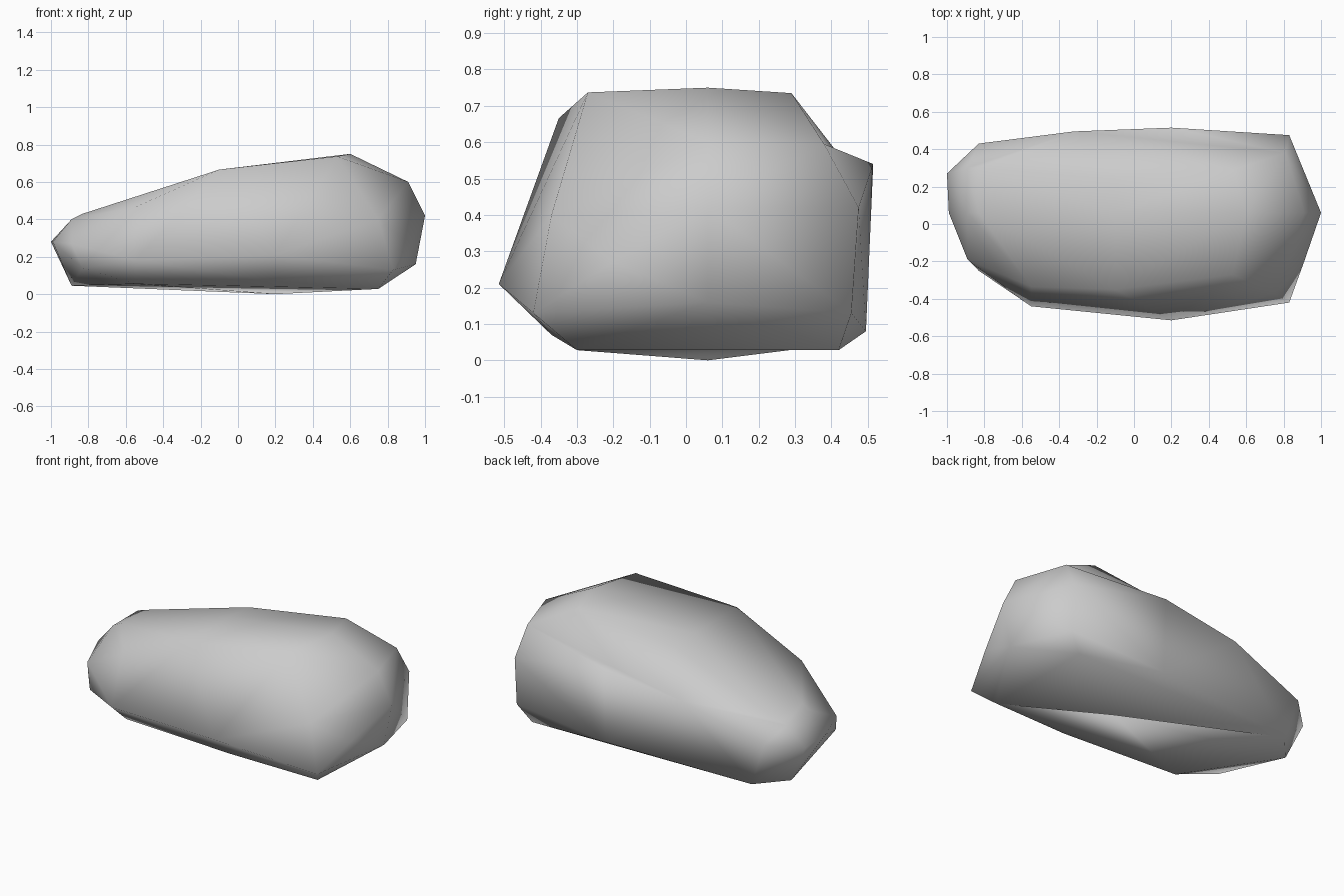
import bpy, bmesh
from mathutils import Vector

# cross-sections of the boulder along x: x -> (y, z) corners
sections = {
    -1.0: [(0.27, 0.28)],
    -0.99: [(0.06, 0.28)],
    -0.89: [(0.25, 0.045), (-0.19, 0.27), (-0.18, 0.19), (0.3, 0.4), (0.06, 0.4)],
    -0.83: [(0.43, 0.31), (0.3, 0.42), (0.06, 0.43), (-0.25, 0.14)],
    -0.74: [(0.42, 0.045)],
    -0.55: [(-0.44, 0.18), (-0.3, 0.055), (-0.335, 0.465)],
    -0.32: [(0.495, 0.47)],
    -0.1: [(-0.35, 0.666), (0.06, 0.665), (0.25, 0.65)],
    0.2: [(0.515, 0.54), (0.495, 0.08), (0.06, 0.0), (-0.515, 0.21), (-0.37, 0.07)],
    0.53: [(-0.27, 0.737), (0.29, 0.735)],
    0.6: [(0.06, 0.75)],
    0.75: [(-0.3, 0.028), (0.42, 0.028), (-0.37, 0.4)],
    0.81: [(0.38, 0.595)],
    0.83: [(-0.42, 0.13), (0.475, 0.42), (0.455, 0.13)],
    0.91: [(0.06, 0.6), (-0.2, 0.27)],
    0.95: [(0.06, 0.16)],
    1.0: [(0.06, 0.42)],
}

# boulder: skin wrapped around the sections
bm = bmesh.new()
for x, ring in sections.items():
    for y, z in ring:
        bm.verts.new((x, y, z))
bmesh.ops.convex_hull(bm, input=bm.verts)
loose = [v for v in bm.verts if not v.link_faces]
bmesh.ops.delete(bm, geom=loose, context='VERTS')


def hollow(a, b):
    """Flip the edge between the corners nearest a and b to make a dent."""
    va, vb = (min(bm.verts, key=lambda v: (v.co - Vector(p)).length) for p in (a, b))
    edge = bm.edges.get((va, vb))
    if edge:
        bmesh.ops.rotate_edges(bm, edges=[edge], use_ccw=False)


# shallow hollows on the upper back and the underside
hollow((0.53, 0.29, 0.735), (0.2, 0.515, 0.54))
hollow((0.75, 0.42, 0.028), (0.2, 0.06, 0.0))

bmesh.ops.recalc_face_normals(bm, faces=bm.faces)
for f in bm.faces:
    f.smooth = True
mesh = bpy.data.meshes.new("boulder")
bm.to_mesh(mesh)
bm.free()
boulder = bpy.data.objects.new("boulder", mesh)
bpy.context.collection.objects.link(boulder)
